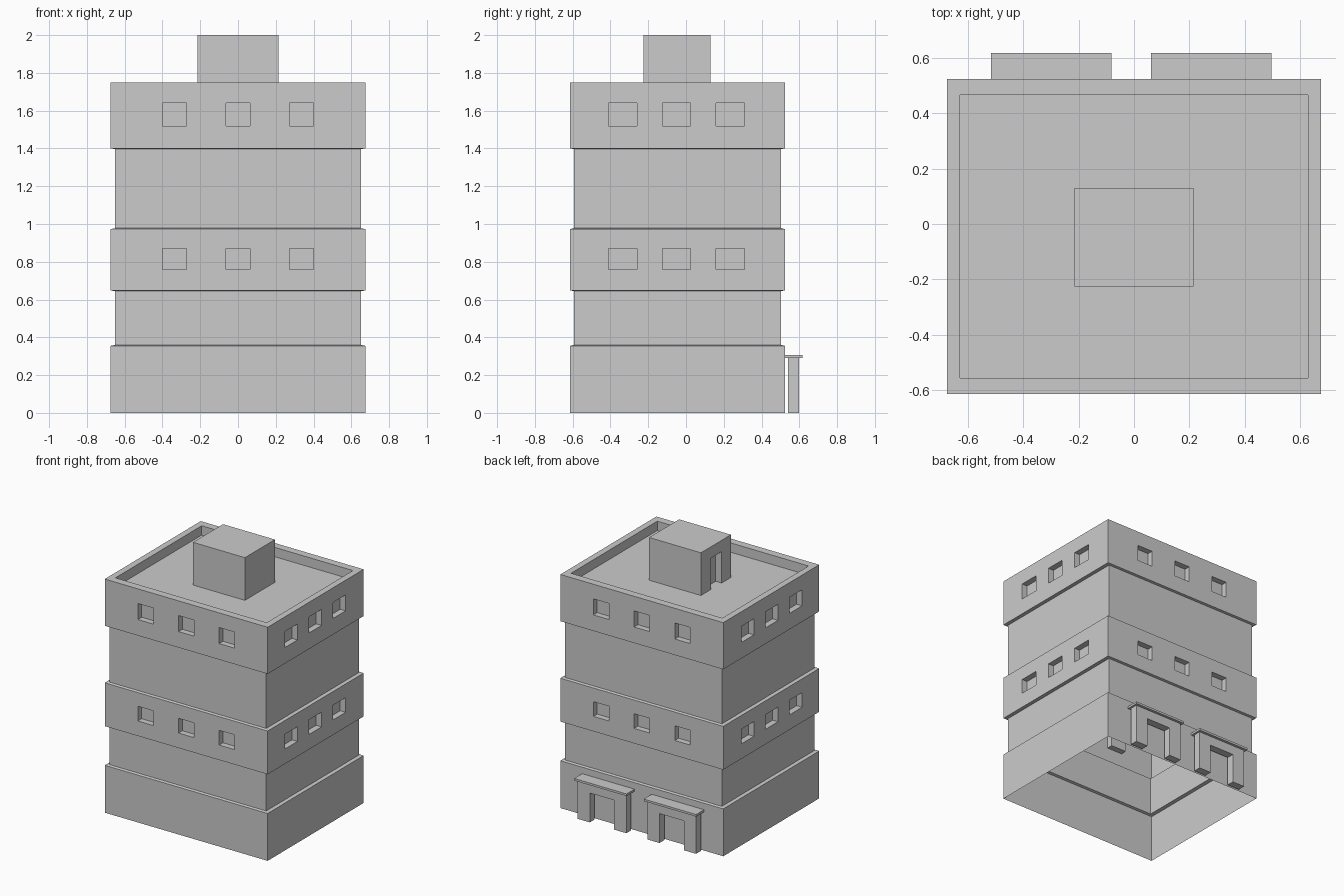
import bpy, bmesh

if "Cube" in bpy.data.objects:
    bpy.data.objects.remove(bpy.data.objects["Cube"])

Y0, Y1 = -0.613, 0.523          # building depth range
HX = 0.675                      # half width
DEPTH = 0.045                   # window recess depth


def new_object(name, bm):
    bmesh.ops.recalc_face_normals(bm, faces=bm.faces)
    me = bpy.data.meshes.new(name)
    bm.to_mesh(me)
    bm.free()
    ob = bpy.data.objects.new(name, me)
    bpy.context.collection.objects.link(ob)
    return ob


def add_box(bm, x, y, z):
    vs = bmesh.ops.create_cube(bm, size=1)["verts"]
    for v in vs:
        for i, (a, b) in enumerate((x, y, z)):
            v.co[i] = a if v.co[i] < 0 else b


def box_object(name, *boxes):
    bm = bmesh.new()
    for b in boxes:
        add_box(bm, *b)
    return new_object(name, bm)


def carve(ob, cutter, open_bottom=False):
    """Subtract the cutter, optionally removing the floor faces."""
    cutter.hide_render = True
    mod = ob.modifiers.new("cut", "BOOLEAN")
    mod.operation, mod.solver, mod.object = "DIFFERENCE", "EXACT", cutter
    bpy.context.view_layer.update()
    me = bpy.data.meshes.new_from_object(
        ob.evaluated_get(bpy.context.evaluated_depsgraph_get()))
    ob.modifiers.clear()
    ob.data = me
    bpy.data.objects.remove(cutter)
    if open_bottom:
        bm = bmesh.new()
        bm.from_mesh(me)
        floor = [f for f in bm.faces if all(v.co.z < 1e-4 for v in f.verts)]
        bmesh.ops.delete(bm, geom=floor, context="FACES")
        bm.to_mesh(me)
        bm.free()


# Tower shell: stacked rectangles (inset, z), ending in the sunken roof
profile = [(0, 0), (0, 0.355), (0.025, 0.36), (0.025, 0.645), (0, 0.648),
           (0, 0.973), (0.025, 0.978), (0.025, 1.397), (0, 1.4),
           (0, 1.75), (0.048, 1.75), (0.048, 1.68)]
bm = bmesh.new()
rings = []
for d, z in profile:
    e = d * 0.75 if d == 0.025 else d * 1.2
    x, a, b = HX - d, Y0 + e, Y1 - e
    rings.append([bm.verts.new((px, py, z))
                  for px, py in ((-x, a), (x, a), (x, b), (-x, b))])
for r, s in zip(rings, rings[1:]):
    for i in range(4):
        j = (i + 1) % 4
        bm.faces.new((r[i], r[j], s[j], s[i]))
bm.faces.new(rings[0])
bm.faces.new(rings[-1])
tower = new_object("tower_walls", bm)

# Window recesses on all four sides of the two upper bands
pockets = []
for z in ((0.76, 0.87), (1.52, 1.64)):
    for i in (-1, 0, 1):
        xs = (i * 0.337 - 0.064, i * 0.337 + 0.064)
        ys = (-0.05 + i * 0.285 - 0.075, -0.05 + i * 0.285 + 0.075)
        pockets += [(xs, (Y0 - 0.1, Y0 + DEPTH), z),
                    (xs, (Y1 - DEPTH, Y1 + 0.1), z),
                    ((-HX - 0.1, -HX + DEPTH), ys, z),
                    ((HX - DEPTH, HX + 0.1), ys, z)]
carve(tower, box_object("window_cutter", *pockets), open_bottom=True)

# Rooftop stair hut with a recessed doorway on its left side
hut = box_object("stair_hut", ((-0.215, 0.215), (-0.225, 0.13), (1.68, 2.0)))
carve(hut, box_object("hut_door_cutter",
                      ((-0.3, -0.165), (-0.115, 0.012), (1.6, 1.915))))

# Two back entrances: portal frame plus canopy slab
for side, cx in (("left", -0.299), ("right", 0.278)):
    y = (0.54, 0.597)
    frame = box_object(f"{side}_entrance_frame",
                       ((cx - 0.202, cx + 0.202), y, (0, 0.292)))
    carve(frame, box_object("entrance_cutter",
                            ((cx - 0.101, cx + 0.101), (0.4, 0.7), (-0.1, 0.22))))
    box_object(f"{side}_entrance_canopy",
               ((cx - 0.217, cx + 0.217), (0.523, 0.617), (0.29, 0.306)))
